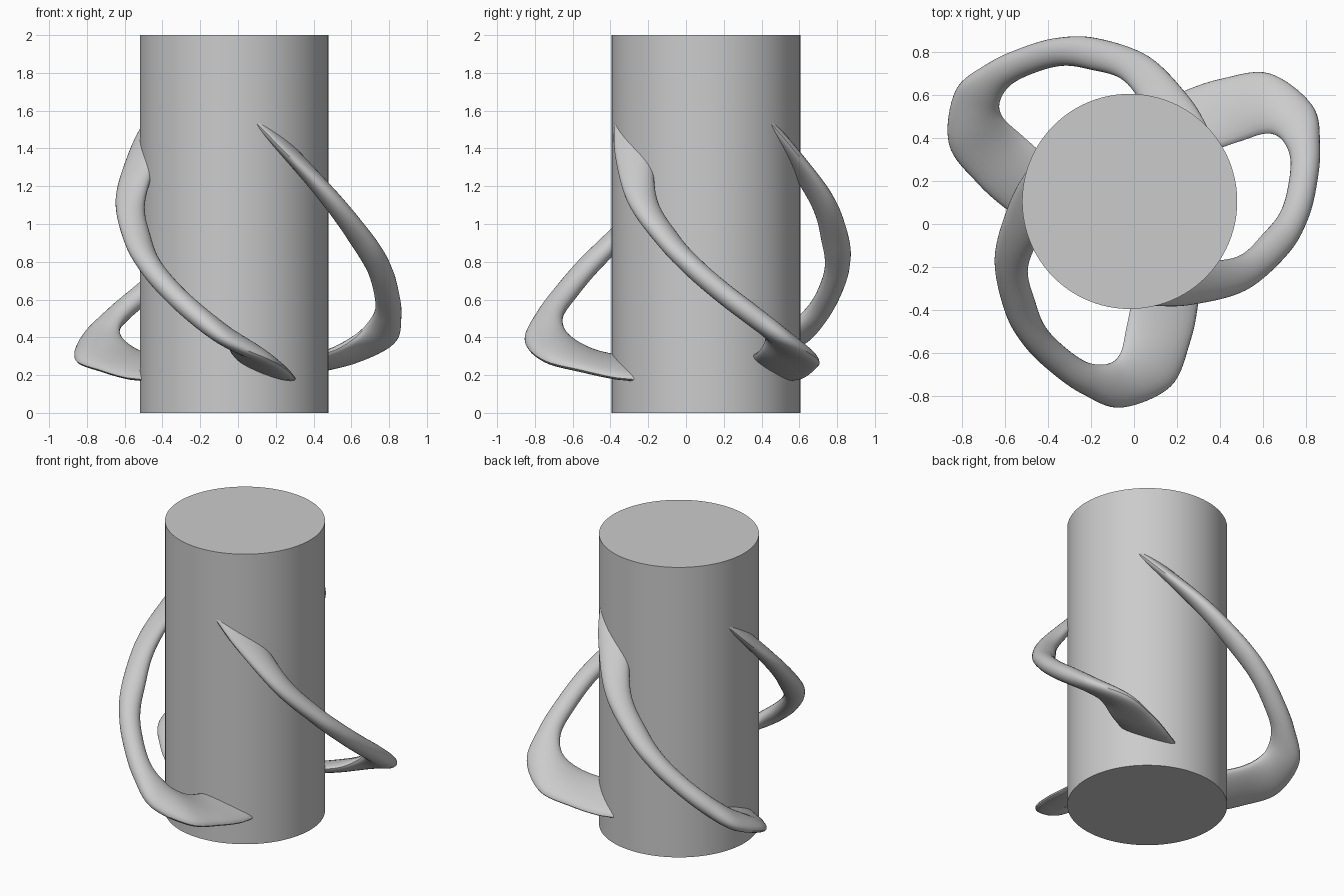
import bpy, bmesh, math
from mathutils import Vector, Matrix

cube = bpy.data.objects.get("Cube")
if cube:
    bpy.data.objects.remove(cube)

AXIS = Vector((-0.02, 0.105, 0))

grey = bpy.data.materials.new("light_grey")
grey.use_nodes = True
colour = (0.6, 0.6, 0.6, 1)
grey.diffuse_color = colour
grey.node_tree.nodes["Principled BSDF"].inputs["Base Color"].default_value = colour


def finish(bm, name):
    bmesh.ops.recalc_face_normals(bm, faces=bm.faces)
    mesh = bpy.data.meshes.new(name)
    bm.to_mesh(mesh)
    bm.free()
    mesh.materials.append(grey)
    obj = bpy.data.objects.new(name, mesh)
    bpy.context.collection.objects.link(obj)
    bpy.ops.object.select_all(action="DESELECT")
    obj.select_set(True)
    bpy.context.view_layer.objects.active = obj
    bpy.ops.object.shade_smooth_by_angle(angle=math.radians(35))
    return obj


def spline(a, b, c, d, t):
    """Smooth curve from b to c."""
    return 0.5 * (2 * b + (c - a) * t + (2 * a - 5 * b + 4 * c - d) * t * t
                  + (3 * b - a - 3 * c + d) * t ** 3)


# Cup body
bm = bmesh.new()
bmesh.ops.create_cone(bm, cap_ends=True, segments=96, radius1=0.5, radius2=0.5, depth=2,
                      matrix=Matrix.Translation(AXIS + Vector((0, 0, 1))))
finish(bm, "cylinder_body")

# Handle stations, top to bottom: centre, half-width vector, half-thickness
STATIONS = [
    ((0.00, -0.26, 1.64), (0, -0.10, -0.02), 0.03),
    ((0.10, -0.28, 1.55), (0, -0.10, -0.02), 0.033),
    ((0.27, -0.275, 1.38), (0, -0.10, -0.02), 0.04),
    ((0.50, -0.23, 1.12), (0.02, -0.078, 0), 0.05),
    ((0.66, -0.09, 0.91), (0.055, -0.05, 0), 0.053),
    ((0.745, 0.04, 0.77), (0.063, -0.02, 0), 0.055),
    ((0.785, 0.19, 0.64), (0.066, 0, 0), 0.055),
    ((0.795, 0.34, 0.525), (0.07, 0.025, -0.015), 0.055),
    ((0.755, 0.475, 0.42), (0.075, 0.075, -0.04), 0.052),
    ((0.62, 0.56, 0.335), (0.01, 0.14, -0.055), 0.046),
    ((0.45, 0.53, 0.275), (-0.045, 0.145, -0.05), 0.04),
    ((0.27, 0.47, 0.235), (-0.045, 0.145, -0.05), 0.036),
    ((0.12, 0.41, 0.21), (-0.045, 0.13, -0.04), 0.03),
]
rows = [(Vector(c), Vector(w), t) for c, w, t in STATIONS]
STEPS, SIDES = 8, 24

path = []
for i in range(1, len(rows) - 2):
    for s in range(STEPS + (i == len(rows) - 3)):
        path.append([spline(*(rows[i + k][n] for k in (-1, 0, 1, 2)), s / STEPS)
                     for n in range(3)])
path = [rows[0]] + path + [rows[-1]]


def handle(name, turn):
    """Sweep an elliptical section along the path, turned about the body axis."""
    bm = bmesh.new()
    rings = []
    for i, (centre, wide, thick) in enumerate(path):
        along = path[min(i + 1, len(path) - 1)][0] - path[max(i - 1, 0)][0]
        thin = along.cross(wide).normalized() * thick
        rings.append([bm.verts.new(centre + wide * math.cos(a) + thin * math.sin(a))
                      for a in (math.tau * k / SIDES for k in range(SIDES))])
    for r, q in zip(rings, rings[1:]):
        for k in range(SIDES):
            n = (k + 1) % SIDES
            bm.faces.new((r[k], r[n], q[n], q[k]))
    bm.faces.new(rings[0])
    bm.faces.new(rings[-1])
    bmesh.ops.rotate(bm, verts=bm.verts, cent=AXIS, matrix=Matrix.Rotation(turn, 3, "Z"))
    finish(bm, name)


# Three equal handles around the body
for i, name in enumerate(("left_handle", "back_handle", "front_handle")):
    handle(name, math.tau * i / 3)
